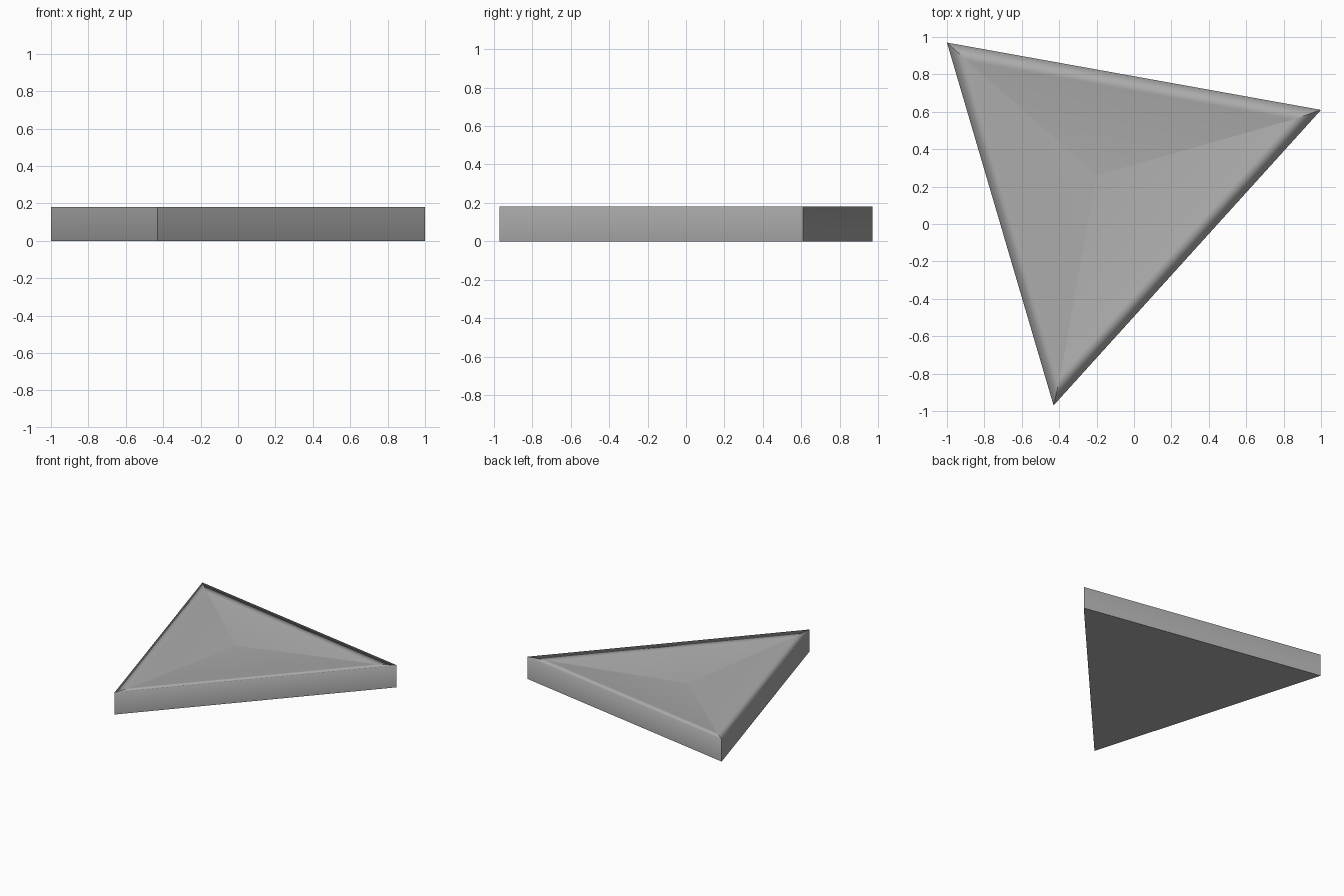
import bpy
import bmesh
from mathutils import Vector

cube = bpy.data.objects.get("Cube")
if cube:
    bpy.data.objects.remove(cube, do_unlink=True)

# One plain grey
grey = bpy.data.materials.new("plain grey")
grey.use_nodes = True
colour = (0.42, 0.42, 0.42, 1.0)
grey.diffuse_color = colour
grey.node_tree.nodes["Principled BSDF"].inputs["Base Color"].default_value = colour

# Triangle outline, counter-clockwise from above, and its incentre
corners = [Vector((-1.0, 0.97)), Vector((-0.43, -0.97)), Vector((1.0, 0.61))]
sides = [(corners[(i + 1) % 3] - corners[(i + 2) % 3]).length for i in range(3)]
incentre = sum((c * s for c, s in zip(corners, sides)), Vector((0, 0))) / sum(sides)

bm = bmesh.new()


def ring(scale, z):
    """Triangle scaled towards its incentre, at height z."""
    points = [incentre + (c - incentre) * scale for c in corners]
    return [bm.verts.new((p.x, p.y, z)) for p in points]


def bridge(lower, upper):
    for i in range(3):
        j = (i + 1) % 3
        bm.faces.new((lower[i], lower[j], upper[j], upper[i]))


# Base, outer walls and narrow sloping rim
base = ring(1.0, 0.0)
rim = ring(1.0, 0.18)
inner = ring(0.87, 0.168)
bm.faces.new(base[::-1])
bridge(base, rim)
bridge(rim, inner)

# Shallow dished top meeting at a low point
low_point = bm.verts.new((-0.2, 0.26, 0.15))
for i in range(3):
    bm.faces.new((inner[i], inner[(i + 1) % 3], low_point))

# Each side flows smoothly from wall to dish; all other edges are crisp
for face in bm.faces:
    face.smooth = True
for edge in bm.edges:
    edge.smooth = any(all(v in loop for v in edge.verts) for loop in (rim, inner))

mesh = bpy.data.meshes.new("triangular_plate")
bm.to_mesh(mesh)
bm.free()
mesh.materials.append(grey)
plate = bpy.data.objects.new("triangular_plate", mesh)
bpy.context.collection.objects.link(plate)
